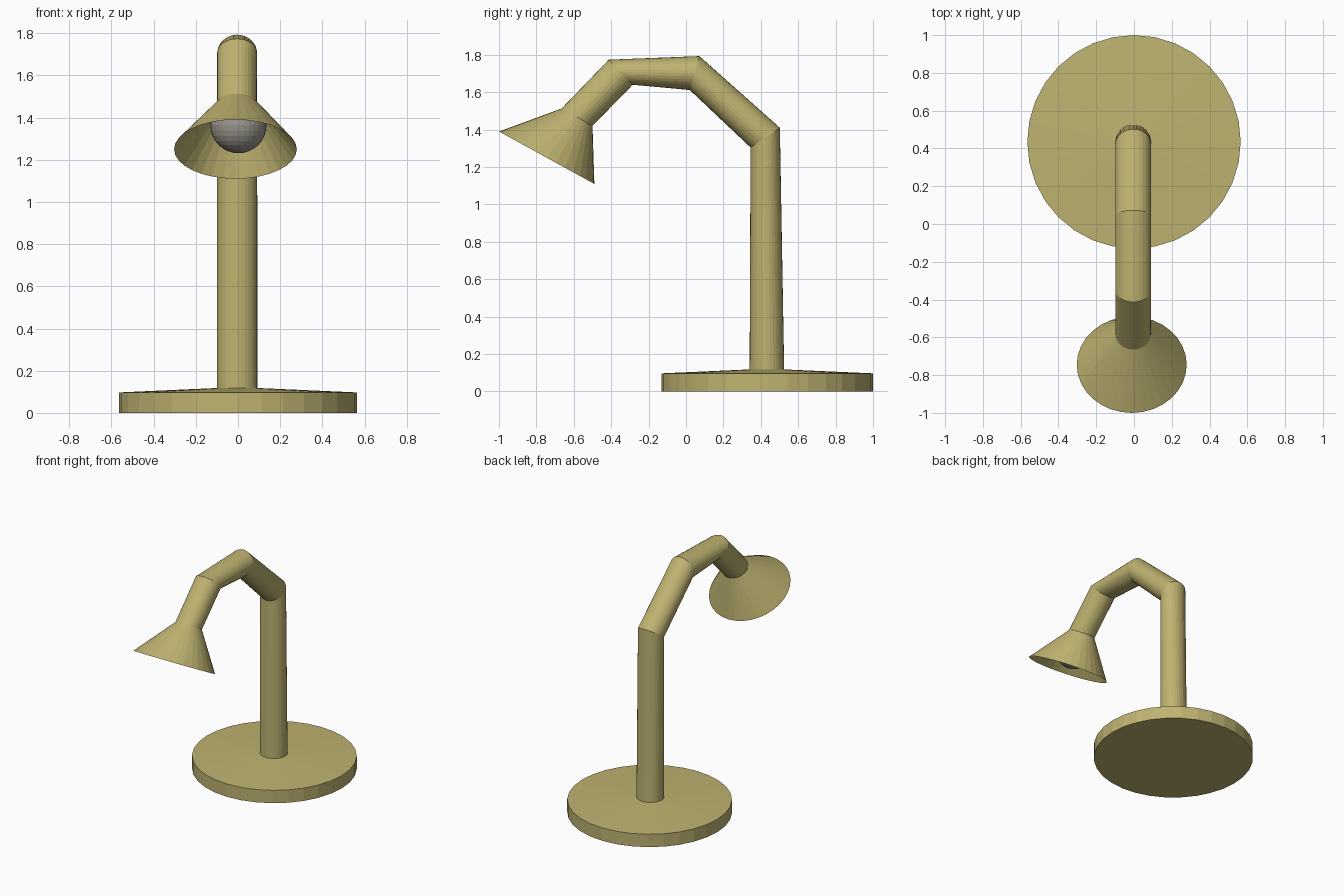
import bpy, bmesh, math
from mathutils import Vector

if "Cube" in bpy.data.objects:
    bpy.data.objects.remove(bpy.data.objects["Cube"])

SIDES = 32


def material(name, rgb):
    m = bpy.data.materials.new(name)
    m.diffuse_color = (*rgb, 1.0)
    m.use_nodes = True
    m.node_tree.nodes["Principled BSDF"].inputs["Base Color"].default_value = m.diffuse_color
    return m


tan = material("olive tan", (0.52, 0.45, 0.165))
grey = material("bulb grey", (0.33, 0.31, 0.27))


def add_object(name, bm, mat):
    mesh = bpy.data.meshes.new(name)
    bm.to_mesh(mesh)
    bm.free()
    mesh.materials.append(mat)
    obj = bpy.data.objects.new(name, mesh)
    bpy.context.collection.objects.link(obj)
    return obj


def loft(name, rings, mat, cap_start=False):
    """Loft elliptical rings; each ring is (inner (y, z), outer (y, z), x radius, x centre)."""
    bm = bmesh.new()
    loops = []
    for a, b, rx, cx in rings:
        inner, outer = Vector((cx, *a)), Vector((cx, *b))
        mid, half = (inner + outer) / 2, (outer - inner) / 2
        loop = []
        for i in range(SIDES):
            t = 2 * math.pi * i / SIDES
            loop.append(bm.verts.new(mid + half * math.sin(t) + Vector((rx * math.cos(t), 0, 0))))
        loops.append(loop)
    for lo, hi in zip(loops, loops[1:]):
        for i in range(SIDES):
            j = (i + 1) % SIDES
            bm.faces.new((lo[i], lo[j], hi[j], hi[i]))
    if cap_start:
        bm.faces.new(loops[0][::-1])
    return add_object(name, bm, mat)


# Round base with a gently raised top
loft("base", [
    ((-0.13, 0.0), (1.0, 0.0), 0.565, 0.0),
    ((-0.13, 0.097), (1.0, 0.097), 0.565, 0.0),
    ((0.34, 0.118), (0.525, 0.118), 0.096, -0.004),
], tan, cap_start=True)

# Bent tubular arm with mitred joints
neck = ((-0.50, 1.42), (-0.665, 1.513), 0.094, -0.005)
loft("arm", [
    ((0.34, 0.118), (0.525, 0.118), 0.096, -0.004),
    ((0.345, 1.305), (0.502, 1.41), 0.095, -0.004),
    ((0.02, 1.612), (0.072, 1.793), 0.095, -0.004),
    ((-0.285, 1.64), (-0.413, 1.774), 0.095, -0.004),
    neck,
], tan)

# Open conical shade
loft("shade", [neck, ((-0.49, 1.11), (-1.0, 1.39), 0.291, -0.012)], tan)

# Bulb tucked inside the shade
bm = bmesh.new()
bmesh.ops.create_uvsphere(bm, u_segments=32, v_segments=16, radius=0.133)
bulb = add_object("bulb", bm, grey)
bulb.location = (0.002, -0.66, 1.364)
